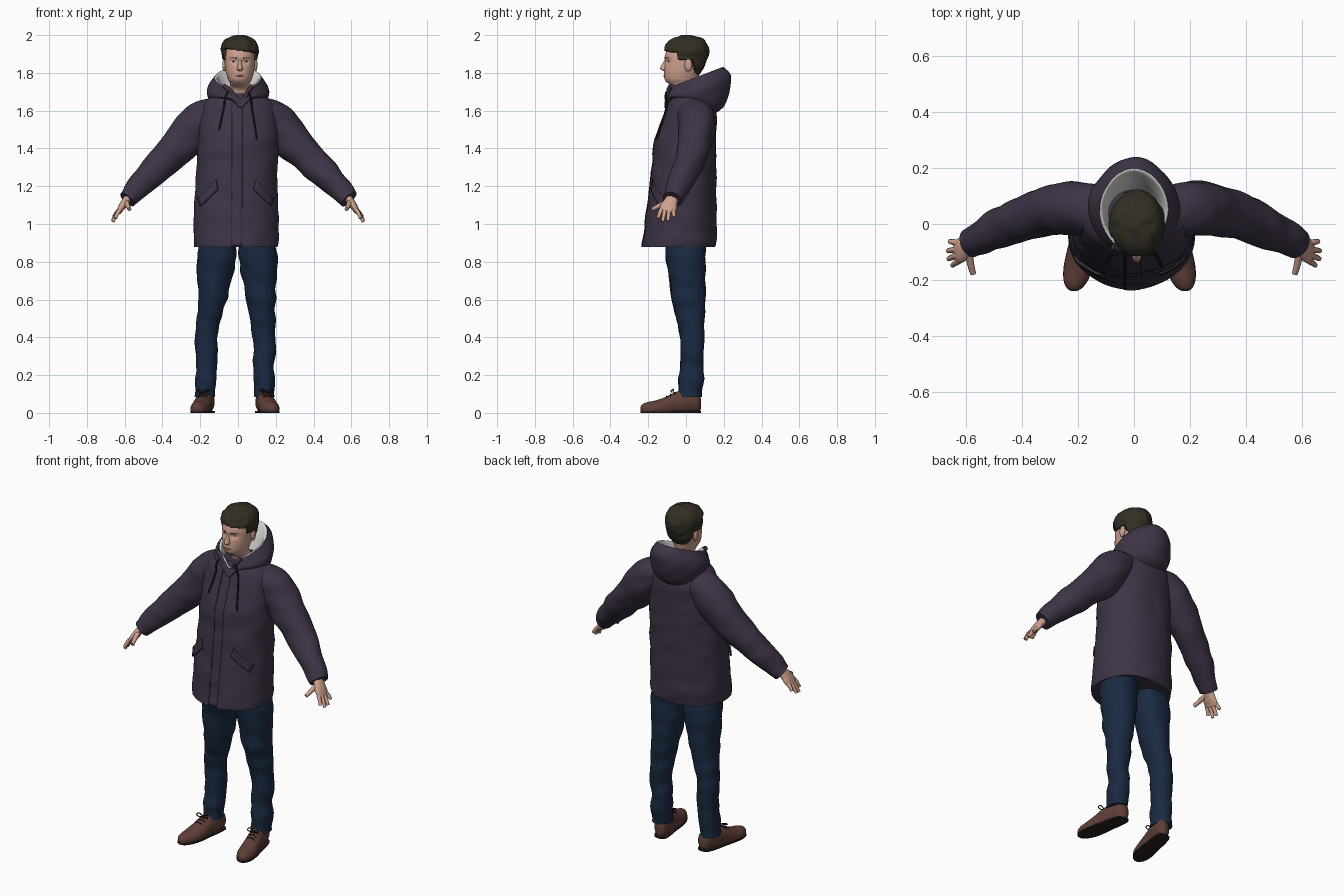
import bpy, bmesh, math
from mathutils import Vector, Matrix, noise
from mathutils.bvhtree import BVHTree

cube = bpy.data.objects.get("Cube")
if cube:
    bpy.data.objects.remove(cube, do_unlink=True)

X, Y, Z = Vector((1, 0, 0)), Vector((0, 1, 0)), Vector((0, 0, 1))


def material(name, r, g, b):
    m = bpy.data.materials.new(name)
    m.diffuse_color = (r, g, b, 1)
    m.use_nodes = True
    for node in m.node_tree.nodes:
        if node.type == 'BSDF_PRINCIPLED':
            node.inputs["Base Color"].default_value = (r, g, b, 1)
            node.inputs["Roughness"].default_value = 0.8
    return m


COAT = material("plum cloth", .048, .034, .060)
CORD = material("dark cord", .014, .010, .020)
LINING = material("pale fleece", .70, .70, .69)
SKIN = material("skin", .62, .36, .275)
LIPS = material("lips", .44, .22, .175)
HAIR = material("dark brown hair", .033, .028, .018)
DENIM = material("navy denim", .010, .023, .054)
LEATHER = material("brown leather", .118, .050, .040)
SOLE = material("dark sole", .022, .015, .013)


def finish(name, me, mat):
    me.materials.append(mat)
    me.shade_smooth()
    me.set_sharp_from_angle(angle=math.radians(50))
    ob = bpy.data.objects.new(name, me)
    bpy.context.collection.objects.link(ob)
    return ob


def catmull(p, i, t):
    a, b, c, d = p[max(i - 1, 0)], p[i], p[i + 1], p[min(i + 2, len(p) - 1)]
    return [.5 * (2 * q + (r - o) * t + (2 * o - 5 * q + 4 * r - s) * t * t
                  + (3 * q - o - 3 * r + s) * t ** 3) for o, q, r, s in zip(a, b, c, d)]


def loft(name, sections, mat, axis=Z, side=X, seg=40, steps=5, power=2.0,
         shape=None, folds=0.0, caps=True):
    """Skin through sections (x, y, z, half_u, half_v, tilt); axis None follows the path."""
    keys = [tuple(s) + (0,) * (6 - len(s)) for s in sections]
    rows = [catmull(keys, i, k / steps) for i in range(len(keys) - 1) for k in range(steps)]
    rows.append(list(keys[-1]))
    centres = [Vector(r[:3]) for r in rows]
    verts, faces = [], []
    for i, r in enumerate(rows):
        t = axis or (centres[min(i + 1, len(rows) - 1)] - centres[max(i - 1, 0)]).normalized()
        u = (side - t * side.dot(t)).normalized()
        w = t.cross(u)
        for j in range(seg):
            a = math.tau * j / seg
            ca, sa = math.cos(a), math.sin(a)
            p = (u * math.copysign(abs(ca) ** (2 / power), ca) * max(r[3], .001)
                 + w * math.copysign(abs(sa) ** (2 / power), sa) * max(r[4], .001))
            q = centres[i] + p + t * (p.dot(w) * r[5])
            if folds:
                n = noise.noise(Vector((q.x * 9 + q.z * 4, q.y * 9, q.z * 14)))
                q += p.normalized() * folds * n
            verts.append(shape(q) if shape else q)
    for i in range(len(rows) - 1):
        for j in range(seg):
            k = (j + 1) % seg
            faces.append((i * seg + j, i * seg + k, i * seg + seg + k, i * seg + seg + j))
    if caps:
        faces.append(tuple(reversed(range(seg))))
        faces.append(tuple(range(len(verts) - seg, len(verts))))
    me = bpy.data.meshes.new(name)
    me.from_pydata(verts, [], faces)
    finish(name, me, mat)
    return BVHTree.FromPolygons(verts, faces)


def tube(name, pts, r, mat, tip=1.0):
    cu = bpy.data.curves.new(name, 'CURVE')
    cu.dimensions, cu.bevel_depth, cu.bevel_resolution = '3D', r, 2
    cu.use_fill_caps, cu.resolution_u = True, 6
    sp = cu.splines.new('NURBS')
    sp.points.add(len(pts) - 1)
    sp.use_endpoint_u, sp.order_u = True, min(3, len(pts))
    for i, (p, q) in enumerate(zip(sp.points, pts)):
        p.co = (*q, 1)
        p.radius = 1 + (tip - 1) * i / (len(pts) - 1)
    cu.materials.append(mat)
    bpy.context.collection.objects.link(bpy.data.objects.new(name, cu))


def ball(name, pos, size, mat):
    bm = bmesh.new()
    bmesh.ops.create_uvsphere(bm, u_segments=16, v_segments=10, radius=1,
                              matrix=Matrix.LocRotScale(Vector(pos), None, Vector(size)))
    me = bpy.data.meshes.new(name)
    bm.to_mesh(me)
    bm.free()
    finish(name, me, mat)


def front(tree, x, z, lift=0.0):
    hit = tree.ray_cast(Vector((x, -1, z)), Y)[0] or tree.find_nearest(Vector((x, -.2, z)))[0]
    return Vector((x, hit.y - lift, z))


def patch(name, tree, corners, lift, mat, nu=6, nv=12):
    """Thin plate laid on the front of a surface, given four (x, z) corners."""
    a, b, c, d = (Vector(p) for p in corners)
    verts = []
    for i in range(nv + 1):
        for j in range(nu + 1):
            p = a.lerp(b, j / nu).lerp(d.lerp(c, j / nu), i / nv)
            verts.append(front(tree, p.x, p.y, lift))
    n = nu + 1
    faces = [(i * n + j, i * n + j + 1, i * n + n + j + 1, i * n + n + j)
             for i in range(nv) for j in range(nu)]
    me = bpy.data.meshes.new(name)
    me.from_pydata(verts, [], faces)
    mod = finish(name, me, mat).modifiers.new("thickness", 'SOLIDIFY')
    mod.thickness, mod.offset = .009, -1


# Coat body, with placket, seam, pocket flaps and drawstrings
coat = loft("coat_body", [
    (-.01, -.038, .878, .222, .194), (-.01, -.032, .93, .227, .192), (-.01, -.022, 1.1, .222, .182),
    (-.005, -.008, 1.3, .214, .171), (0, -.004, 1.42, .213, .166), (0, .012, 1.52, .212, .150),
    (0, .022, 1.58, .207, .138), (0, .024, 1.63, .192, .125), (0, .024, 1.665, .158, .108),
    (0, .022, 1.69, .110, .095)], COAT, seg=64, steps=7, power=2.15, folds=.007)
patch("coat_placket", coat, [(-.034, .885), (.022, .885), (.024, 1.665), (-.03, 1.665)],
      .003, COAT, nv=40)
tube("placket_seam", [front(coat, -.033, .89 + i * .04, .0015) for i in range(20)], .0025, CORD)
for s, label in ((-1, "right"), (1, "left")):
    patch(label + "_pocket_flap", coat, [(s * .095 - .01, 1.185), (s * .185 - .01, 1.095),
          (s * .200 - .01, 1.135), (s * .105 - .01, 1.235)], .008, COAT)
    tube(label + "_pocket_seam", [front(coat, s * (.095 + .018 * i) - .01, 1.185 - .018 * i, .008)
         for i in range(6)], .0015, CORD)
    low = 1.50 if s < 0 else 1.45
    tube(label + "_drawstring", [(s * .055, -.105, 1.70), (s * .07, -.112, 1.67)]
         + [front(coat, s * (.072 + .007 * i), 1.63 + (low - 1.63) * i / 4, .006) for i in range(5)],
         .005, CORD)


# Hood lying round the neck, open in a notch at the throat
def notch(v):
    if v.y < -.02 and v.z > 1.6:
        v.z -= .055 * math.exp(-((v.x - .015) / .035) ** 2) * min(1, (-.02 - v.y) / .05)
    return v


rim = (0, .05, 1.775, .122, .150, .38)
loft("hood_shell", [(0, .055, 1.60, .125, .100, -.15), (0, .058, 1.645, .150, .148, -.1),
     (0, .06, 1.695, .163, .173, .16), (0, .06, 1.735, .152, .175, .32), rim],
     COAT, seg=56, shape=notch, folds=.008, caps=False, power=1.9)
loft("hood_lining", [rim, (0, .048, 1.772, .112, .138, .37), (0, .04, 1.73, .098, .115, .3),
     (0, .035, 1.66, .085, .085, .15)], LINING, seg=56, shape=notch, folds=.004, caps=False, power=1.9)
for s, label in ((-1, "right"), (1, "left")):
    tube(label + "_collar_edge", [(s * .028 + .01, -.090, 1.67), (s * .045 + .01, -.098, 1.71),
         (s * .075, -.080, 1.73)], .013, COAT)


# Head and neck, with sunken eye sockets
def sockets(v):
    if v.y < -.04:
        for s in (-1, 1):
            d = ((v.x - .01 - s * .032) / .02) ** 2 + ((v.z - 1.862) / .014) ** 2
            v.y += .013 * math.exp(-d)
    return v


head = loft("head", [
    (.01, .025, 1.62, .062, .058), (.01, .012, 1.71, .056, .056), (.01, -.018, 1.742, .052, .074),
    (.01, -.025, 1.765, .063, .088), (.01, -.022, 1.80, .073, .094), (.01, -.010, 1.85, .080, .103),
    (.01, -.004, 1.89, .081, .108), (.01, .002, 1.95, .070, .090), (.01, .005, 1.98, .03, .05)],
    SKIN, seg=56, steps=6, shape=sockets)
loft("nose", [(.01, -.098, 1.872, .008, .012), (.01, -.110, 1.845, .010, .018),
     (.01, -.112, 1.822, .016, .025), (.01, -.106, 1.810, .012, .014)], SKIN, seg=16)
ball("mouth", front(head, .01, 1.784, -.003), (.023, .007, .005), LIPS)
for s, label in ((-1, "right"), (1, "left")):
    ball(label + "_ear", (.01 + s * .083, .012, 1.842), (.010, .020, .034), SKIN)
    ball(label + "_eye", front(head, .01 + s * .032, 1.860, -.001), (.010, .003, .0025), HAIR)
    tube(label + "_eyebrow", [front(head, .01 + s * x, z, -.0005) for x, z in
         ((.016, 1.878), (.032, 1.883), (.050, 1.879))], .0025, HAIR, .6)


# Hair, tucked inside the head below the hairline
def hairline(v):
    nape = 1.868 - .078 * min(1, max(0, (v.y - .03) / .03))
    fringe = 1.918 + .12 * (.01 - v.x)
    if v.z < (fringe if v.y < -.05 else nape):
        return Vector((.01 + (v.x - .01) * .72, v.y * .72, v.z))
    return v + (v - Vector((.01, 0, 1.9))).normalized() * .006 * noise.noise(v * 28)


loft("hair", [(.01, .012, 1.775, .055, .048), (.01, .010, 1.80, .076, .066),
     (.01, .002, 1.84, .089, .097), (.01, .002, 1.89, .096, .116), (.01, .002, 1.93, .098, .117),
     (.01, .004, 1.965, .086, .100), (.01, .007, 1.988, .058, .070), (.01, .008, 1.999, .018, .022)],
     HAIR, seg=72, steps=8, shape=hairline)

# Sleeves and hands
for s, label in ((-1, "right"), (1, "left")):
    def flip(v, s=s):
        return Vector((v[0] * s, v[1], v[2]))

    def mirrored(rows, s=s):
        return [(r[0] * s,) + tuple(r[1:]) for r in rows]

    loft(label + "_sleeve", mirrored([
        (.06, .035, 1.615, .075, .050), (.14, .045, 1.585, .094, .083), (.20, .056, 1.540, .096, .104),
        (.27, .054, 1.46, .093, .105), (.37, .028, 1.355, .083, .089), (.47, -.01, 1.255, .073, .075),
        (.55, -.052, 1.172, .060, .059), (.588, -.072, 1.132, .053, .050)]),
        COAT, axis=None, side=Y, folds=.009, steps=7)
    loft(label + "_palm", mirrored([
        (.565, -.06, 1.16, .030, .024), (.595, -.08, 1.12, .036, .021), (.615, -.092, 1.09, .045, .019),
        (.633, -.10, 1.062, .042, .013)]), SKIN, axis=None, side=Y, seg=20)
    tips = [(.648, -.148, 1.03), (.662, -.124, 1.012), (.664, -.096, 1.016), (.658, -.062, 1.037)]
    for i, tip in enumerate(tips):
        base = Vector((.626, -.131 + .021 * i, 1.075))
        mid = base.lerp(Vector(tip), .55) + Vector((.004, 0, .003))
        tube(f"{label}_finger_{i + 1}", [flip(p) for p in (base, mid, tip)], .0125, SKIN, .7)
    tube(label + "_thumb", [flip(p) for p in ((.592, -.085, 1.125), (.588, -.135, 1.10),
         (.574, -.178, 1.078))], .016, SKIN, .65)

# Trouser legs and shoes
for s, label, shift in ((-1, "right", 0), (1, "left", -.032)):
    leg = [(.108, -.005, .96, .090, .095), (.110, -.005, .86, .102, .106), (.120, .004, .75, .097, .099),
           (.136, .014, .6, .077, .087), (.154, .024, .5, .066, .077), (.167, .031, .4, .060, .063),
           (.168, .030, .25, .055, .062), (.173, .023, .14, .053, .064), (.174, .020, .085, .054, .066)]
    loft(label + "_trouser_leg", [(s * r[0] + shift * min(1, max(.2, 1.5 * (1 - r[2] / .9))),) + r[1:]
         for r in leg], DENIM, folds=.010, steps=8, power=2.15)

    def foot_x(y):
        return s * (.172 - .178 * y) + shift

    foot = [(.080, .045, .012, .025), (.062, .055, .036, .055), (0, .058, .045, .062),
            (-.05, .050, .046, .062), (-.10, .036, .050, .052), (-.155, .024, .051, .043),
            (-.20, .022, .043, .036), (-.228, .022, .027, .026), (-.240, .022, .008, .012)]
    loft(label + "_shoe", [(foot_x(y), y, z, a, b) for y, z, a, b in foot], LEATHER, axis=-Y,
         shape=lambda v: Vector((v.x, v.y, max(v.z, .006))))
    loft(label + "_sole", [(foot_x(y), y, .01, a + .001, .04) for y, z, a, b in foot], SOLE,
         axis=-Y, power=2.6, shape=lambda v: Vector((v.x, v.y, min(max(v.z, 0), .009))))
    for i in range(3):
        y, z = -.062 - .02 * i, .111 - .010 * i
        tube(f"{label}_lace_{i + 1}", [(foot_x(y) - .026, y, z - .012), (foot_x(y), y, z + .008),
             (foot_x(y) + .026, y, z - .012)], .003, SOLE)
    for k in (-1, 1):
        x = foot_x(-.07)
        tube(f"{label}_bow_{'inner' if k * s < 0 else 'outer'}", [(x, -.07, .112),
             (x + k * .03, -.06, .132), (x + k * .04, -.085, .112), (x, -.075, .11)], .003, SOLE)
